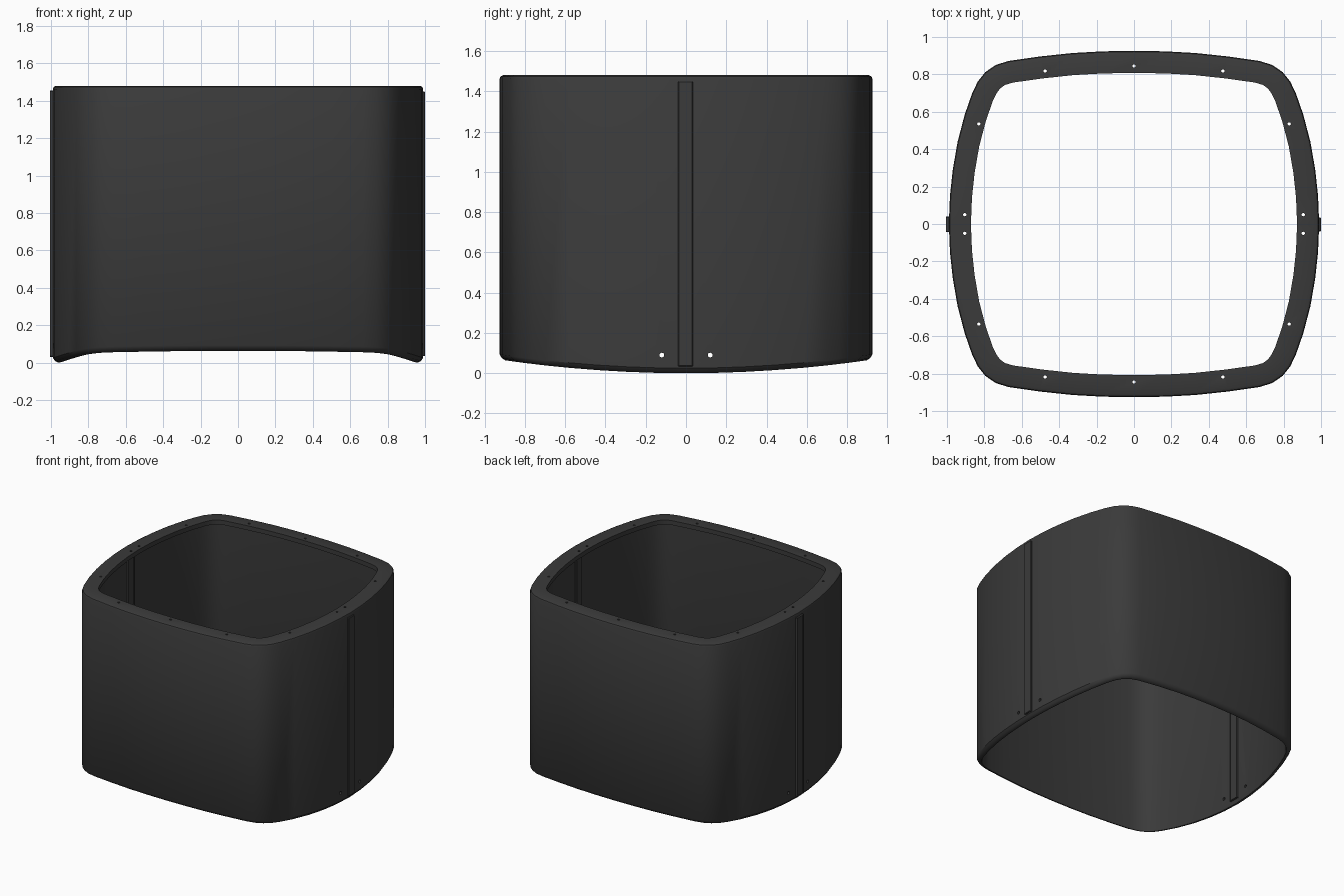
import bpy, bmesh
from math import pi
from mathutils import Vector, Matrix

if "Cube" in bpy.data.objects:
    bpy.data.objects.remove(bpy.data.objects["Cube"])

mat = bpy.data.materials.new("dark_plastic")
mat.diffuse_color = (0.043, 0.043, 0.043, 1)
mat.use_nodes = True
mat.node_tree.nodes["Principled BSDF"].inputs["Base Color"].default_value = mat.diffuse_color

# Quarter outline, mirrored into a closed counter-clockwise loop
Q = [(0.99, 0), (0.984, 0.15), (0.969, 0.29), (0.943, 0.44), (0.905, 0.585),
     (0.865, 0.70), (0.835, 0.762), (0.795, 0.812), (0.74, 0.85), (0.67, 0.872),
     (0.50, 0.896), (0.33, 0.914), (0.17, 0.923), (0, 0.926)]
half = Q + [(-x, y) for x, y in Q[-2::-1]]
outline = [Vector(p) for p in half + [(x, -y) for x, y in half[-2:0:-1]]]


def inset(d):
    out = []
    n = len(outline)
    for i, p in enumerate(outline):
        t = (outline[(i + 1) % n] - outline[i - 1]).normalized()
        out.append(p + Vector((-t.y, t.x)) * d)
    return out


def bottom(y):
    return 0.068 * (y / 0.926) ** 2


def finish(bm, name):
    bmesh.ops.recalc_face_normals(bm, faces=bm.faces)
    me = bpy.data.meshes.new(name)
    bm.to_mesh(me)
    bm.free()
    ob = bpy.data.objects.new(name, me)
    bpy.context.collection.objects.link(ob)
    me.materials.append(mat)
    return ob


# Shell: (inset, height, follows curved lower edge)
sections = [(0.028, 0.0, True), (0.012, 0.008, True), (0, 0.025, True),
            (0, 1.462, False), (0.005, 1.474, False), (0.018, 1.48, False),
            (0.118, 1.48, False), (0.118, 1.445, False), (0.04, 1.445, False),
            (0.04, 0.012, True), (0.036, 0.0, True)]
bm = bmesh.new()
rings = [[bm.verts.new((p.x, p.y, z + (bottom(p.y) if low else 0))) for p in inset(d)]
         for d, z, low in sections]
for k, a in enumerate(rings):
    b = rings[(k + 1) % len(rings)]
    for i in range(len(a)):
        j = (i + 1) % len(a)
        bm.faces.new((a[i], a[j], b[j], b[i]))
shell = finish(bm, "shell")

# Screw holes in the top flange and near the lower side edges
bm = bmesh.new()
spots = {(sx * x, sy * y) for x, y in [(0, 0.845), (0.475, 0.818), (0.83, 0.535), (0.905, 0.05)]
         for sx in (1, -1) for sy in (1, -1)}
for x, y in sorted(spots):
    bmesh.ops.create_cone(bm, cap_ends=True, segments=12, radius1=0.009, radius2=0.009,
                          depth=0.1, matrix=Matrix.Translation((x, y, 1.46)))
for sx in (1, -1):
    for y in (-0.12, 0.12):
        bmesh.ops.create_cone(bm, cap_ends=True, segments=12, radius1=0.012, radius2=0.012, depth=0.2,
                              matrix=Matrix.Translation((sx * 0.97, y, 0.09)) @ Matrix.Rotation(pi / 2, 4, 'Y'))
cutter = finish(bm, "hole_cutter")
cutter.hide_render = True
mod = shell.modifiers.new("holes", 'BOOLEAN')
mod.operation = 'DIFFERENCE'
mod.solver = 'EXACT'
mod.object = cutter
bpy.context.view_layer.objects.active = shell
shell.select_set(True)
bpy.ops.object.modifier_apply(modifier=mod.name)
bpy.data.objects.remove(cutter)
bpy.ops.object.shade_smooth_by_angle(angle=0.6)

# Vertical seam strips on both sides
for name, sx in (("right_seam_strip", 1), ("left_seam_strip", -1)):
    bm = bmesh.new()
    bmesh.ops.create_cube(bm, size=1)
    for v in bm.verts:
        v.co = (sx * (0.969 + v.co.x * 0.062), -0.0025 + v.co.y * 0.075, 0.742 + v.co.z * 1.416)
    bmesh.ops.bevel(bm, geom=bm.edges[:], offset=0.004, segments=1, affect='EDGES')
    finish(bm, name)
